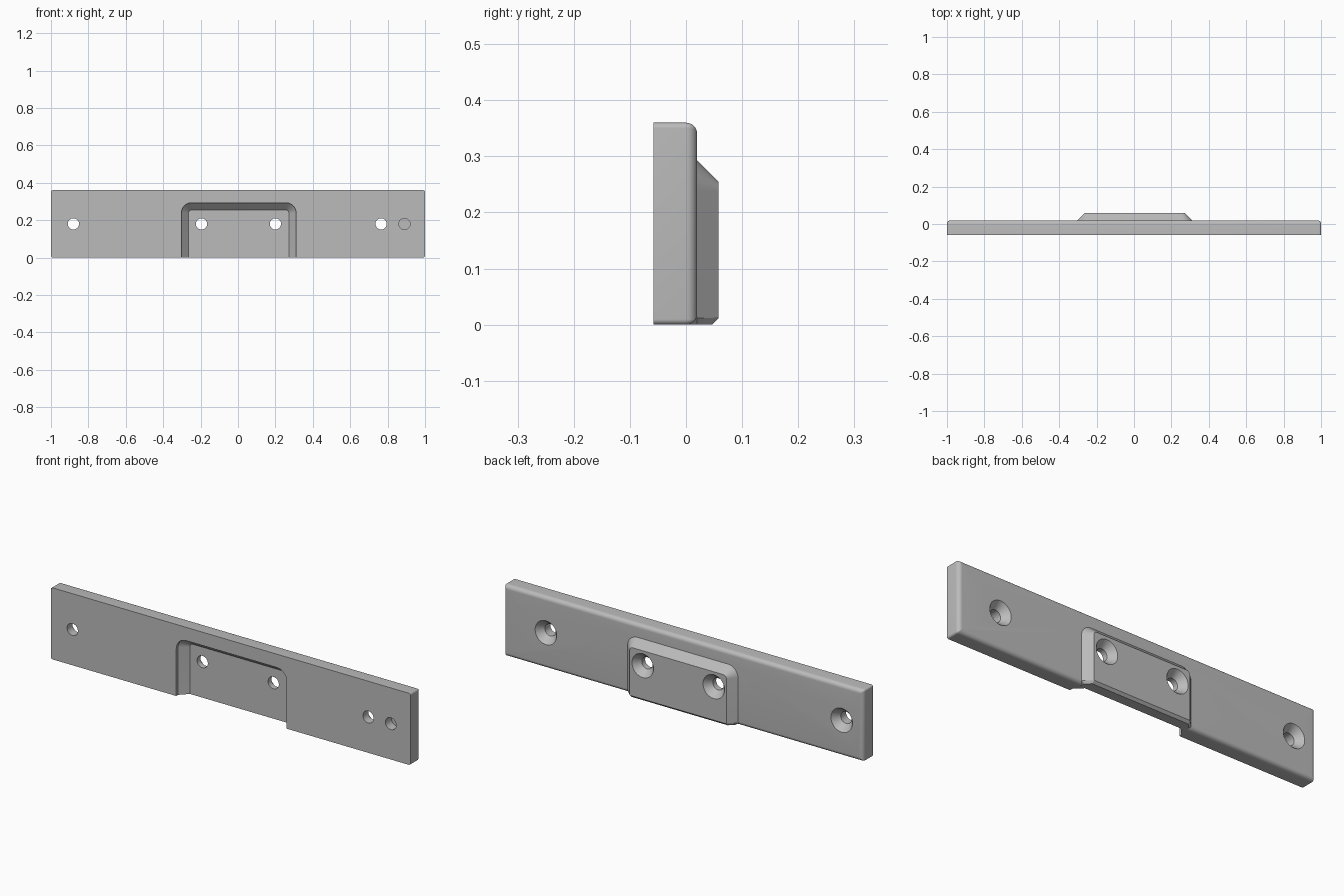
import bpy
import bmesh
from math import sin, cos, pi, radians

if "Cube" in bpy.data.objects:
    bpy.data.objects.remove(bpy.data.objects["Cube"])

grey = bpy.data.materials.new("plain grey")
grey.use_nodes = True
COLOR = (0.5, 0.5, 0.5, 1)
grey.diffuse_color = COLOR
grey.node_tree.nodes["Principled BSDF"].inputs["Base Color"].default_value = COLOR


def outline(x0, x1, z0, z1, r_low, r_high, low_steps=6, high_steps=8):
    """Rectangle in x and z with rounded corners, counterclockwise."""
    corners = [(x0, z0, 1, 1, r_low, low_steps, pi),
               (x1, z0, -1, 1, r_low, low_steps, 1.5 * pi),
               (x1, z1, -1, -1, r_high, high_steps, 0),
               (x0, z1, 1, -1, r_high, high_steps, pi / 2)]
    pts = []
    for x, z, sx, sz, r, steps, start in corners:
        for i in range(steps + 1):
            a = start + pi / 2 * i / steps
            pts.append((x + sx * r + r * cos(a), z + sz * r + r * sin(a)))
    return pts


def circle(x, z, r, n=40):
    return [(x + r * cos(2 * pi * i / n), z + r * sin(2 * pi * i / n)) for i in range(n)]


def loft(name, layers):
    """Solid through a series of (y, outline) sections."""
    bm = bmesh.new()
    rings = [[bm.verts.new((x, y, z)) for x, z in pts] for y, pts in layers]
    n = len(rings[0])
    for a, b in zip(rings, rings[1:]):
        for i in range(n):
            j = (i + 1) % n
            bm.faces.new((a[i], a[j], b[j], b[i]))
    bm.faces.new(rings[0])
    bm.faces.new(rings[-1])
    bmesh.ops.recalc_face_normals(bm, faces=bm.faces)
    mesh = bpy.data.meshes.new(name)
    bm.to_mesh(mesh)
    bm.free()
    mesh.materials.append(grey)
    obj = bpy.data.objects.new(name, mesh)
    bpy.context.collection.objects.link(obj)
    return obj


def combine(target, tool, operation):
    mod = target.modifiers.new(tool.name, "BOOLEAN")
    mod.operation = operation
    mod.solver = "EXACT"
    mod.object = tool
    tool.hide_render = True
    bpy.context.view_layer.objects.active = target
    bpy.ops.object.modifier_apply(modifier=mod.name)
    bpy.data.objects.remove(tool)


FRONT, BACK, BOSS, TOP = -0.058, 0.02, 0.058, 0.36
FILLET = 0.02

# Long plate with a fillet around the back face
sections = [(FRONT, 0)]
for i in range(9):
    a = pi / 2 * i / 8
    sections.append((BACK - FILLET + FILLET * sin(a), FILLET * (1 - cos(a))))
plate = loft("mounting_plate", [
    (y, outline(-1 + t, 1 - t, t, TOP - t, max(0.01 - t, 0.002), max(0.01 - t, 0.002)))
    for y, t in sections])


def raised(t, z0, r_low):
    """Outline of the raised middle, inset by t."""
    r = max(0.055 - t, 0.015)
    return outline(0.004 - 0.307 + t, 0.004 + 0.307 - t, z0, 0.293 - t, r_low, r, 1, 8)


# Sloped boss on the back, chamfered at the bottom
boss = loft("back_boss", [(-0.01, raised(0, 0, 0.012)), (BACK, raised(0, 0, 0.012)),
                          (0.046, raised(0.026, 0, 0.012)),
                          (BOSS, raised(0.038, 0.012, 0.002))])
combine(plate, boss, "UNION")

# Matching recess in the front, open at the bottom
recess = loft("front_recess", [(FRONT - 0.02, raised(0, -0.1, 0.01)),
                               (-0.043, raised(0, -0.1, 0.01)),
                               (-0.004, raised(0.039, -0.1, 0.01))])
combine(plate, recess, "DIFFERENCE")

# Countersunk screw holes
HOLE, SINK, MID = 0.03, 0.06, 0.18
for x, face in ((-0.88, BACK), (-0.195, BOSS), (0.2, BOSS), (0.765, BACK)):
    hole = loft("screw_hole", [(-0.1, circle(x, MID, HOLE)),
                               (face - 0.035, circle(x, MID, HOLE)),
                               (face, circle(x, MID, SINK)),
                               (face + 0.02, circle(x, MID, SINK))])
    combine(plate, hole, "DIFFERENCE")

# Blind hole near one end of the front
blind = loft("blind_hole", [(-0.1, circle(0.89, MID, HOLE)), (-0.01, circle(0.89, MID, HOLE))])
combine(plate, blind, "DIFFERENCE")

for obj in bpy.context.selected_objects:
    obj.select_set(False)
plate.select_set(True)
bpy.context.view_layer.objects.active = plate
bpy.ops.object.shade_smooth_by_angle(angle=radians(30))
